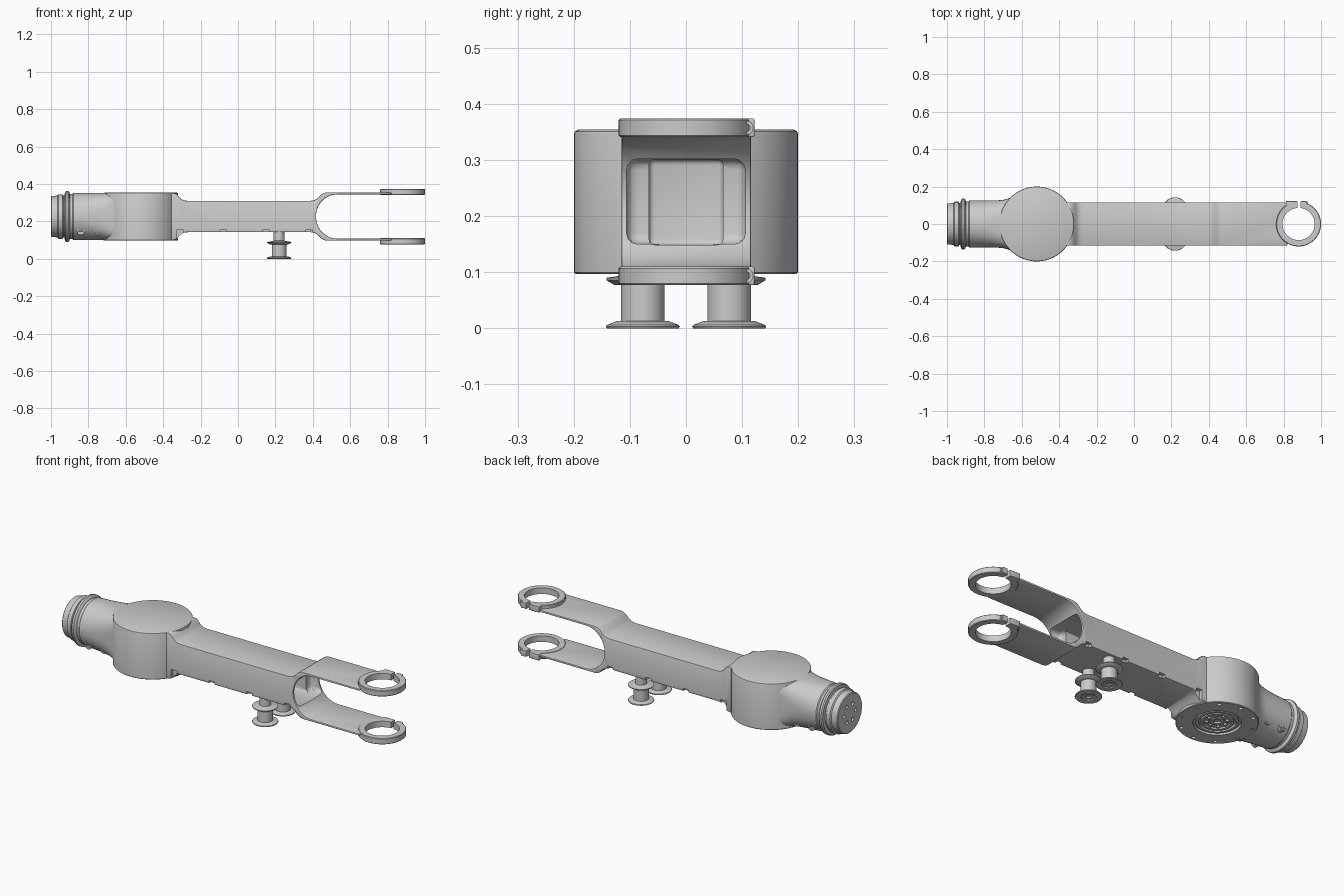
import bpy, bmesh
from math import cos, sin, pi, copysign
from mathutils import Matrix, Vector

if "Cube" in bpy.data.objects:
    bpy.data.objects.remove(bpy.data.objects["Cube"])

Z = 0.226      # height of the arm's centre line
DX = -0.52     # drum centre
RX = 0.88      # clamp ring centre


def finish(bm, name):
    bmesh.ops.remove_doubles(bm, verts=bm.verts, dist=1e-5)
    bmesh.ops.recalc_face_normals(bm, faces=bm.faces)
    me = bpy.data.meshes.new(name)
    bm.to_mesh(me)
    bm.free()
    ob = bpy.data.objects.new(name, me)
    bpy.context.collection.objects.link(ob)
    return ob


def bridge(bm, rings, closed=False):
    n = len(rings[0])
    pairs = list(zip(rings, rings[1:])) + ([(rings[-1], rings[0])] if closed else [])
    for a, b in pairs:
        for i in range(n):
            j = (i + 1) % n
            bm.faces.new((a[i], a[j], b[j], b[i]))


def lathe(name, prof, loc, axis='Z', seg=64, closed=False):
    """Spin (radius, height) points about an axis."""
    bm = bmesh.new()
    rings = []
    for r, h in prof:
        ring = []
        for k in range(seg):
            c, s = r * cos(2 * pi * k / seg), r * sin(2 * pi * k / seg)
            p = {'Z': (c, s, h), 'X': (h, c, s), 'Y': (s, h, c)}[axis]
            ring.append(bm.verts.new(Vector(p) + Vector(loc)))
        rings.append(ring)
    bridge(bm, rings, closed)
    return finish(bm, name)


def cyl(name, r, h0, h1, loc, axis='Z', seg=24):
    return lathe(name, [(0, h0), (r, h0), (r, h1), (0, h1)], loc, axis, seg)


def box(name, lo, hi, bevel=0.0):
    bm = bmesh.new()
    lo, hi = Vector(lo), Vector(hi)
    bmesh.ops.create_cube(bm, size=1, matrix=Matrix.Translation((lo + hi) / 2)
                          @ Matrix.Diagonal((*(hi - lo), 1)))
    if bevel:
        bmesh.ops.bevel(bm, geom=bm.edges[:], offset=bevel, segments=3,
                        profile=0.5, affect='EDGES')
    return finish(bm, name)


def apply(ob, mod):
    bpy.context.view_layer.objects.active = ob
    bpy.ops.object.modifier_apply(modifier=mod.name)


def bevel(ob, width, seg=2):
    m = ob.modifiers.new("bevel", 'BEVEL')
    m.width, m.segments, m.limit_method = width, seg, 'ANGLE'
    m.angle_limit = 0.7
    apply(ob, m)


def cut(ob, cutters):
    for c in cutters:
        m = ob.modifiers.new("cut", 'BOOLEAN')
        m.operation, m.object, m.solver = 'DIFFERENCE', c, 'EXACT'
        apply(ob, m)
        bpy.data.objects.remove(c)


def circle_points(n, r, cx, cy, start=0.0):
    return [(cx + r * cos(start + 2 * pi * i / n), cy + r * sin(start + 2 * pi * i / n))
            for i in range(n)]


# Arm beam and fork: one side profile, mirrored about the centre line
top = [(-.39, .126), (-.345, .126), (-.33, .122), (-.317, .108), (-.305, .094),
       (-.29, .086), (-.27, .084), (.39, .084), (.41, .088), (.425, .097),
       (.447, .119), (.46, .126), (.475, .129), (.82, .129), (.82, .118)]
inner = [(.53 + .113 * cos(pi / 2 + pi * i / 24), .118 * sin(pi / 2 + pi * i / 24))
         for i in range(25)]
profile = top + inner + [(x, -z) for x, z in reversed(top)]
bm = bmesh.new()
face = bm.faces.new([bm.verts.new((x, -.115, Z + z)) for x, z in profile])
ext = bmesh.ops.extrude_face_region(bm, geom=[face])
bmesh.ops.translate(bm, vec=(0, .231, 0),
                    verts=[g for g in ext['geom'] if isinstance(g, bmesh.types.BMVert)])
arm = finish(bm, "fork_arm")
bevel(arm, .004)
cutters = [box("recess_cut", (.37, -.106, .15), (.6, .106, .302), .02),
           box("pocket_cut", (-.27, -.066, .149), (.5, .066, .301), .01),
           cyl("ring_cut", .09, -.1, .6, (RX, 0, 0), seg=64)]
for x in (-.31, -.08, .15, .38):       # cable clip notches
    for s in (-1, 1):
        y0, y1 = sorted((s * .098, s * .13))
        cutters.append(box("notch_cut", (x - .017, y0, .08), (x + .017, y1, .157)))
cut(arm, cutters)

# Joint drum with stepped rings and screw holes underneath
drum = lathe("joint_drum", [
    (0, .114), (.018, .114), (.018, .104), (.034, .104), (.034, .11), (.066, .11),
    (.066, .101), (.08, .101), (.08, .112), (.09, .112), (.09, .1), (.104, .1),
    (.104, .11), (.116, .11), (.116, .097), (.197, .097), (.2, .1), (.2, .346),
    (.198, .351), (.192, .354), (0, .354)], (DX, 0, 0), seg=96)
cut(drum, [cyl("hole_cut", .01, .08, .115, (x, y, 0), seg=16)
           for x, y in circle_points(10, .178, DX, 0, .3)])
for x, y in circle_points(8, .05, DX, 0):
    cyl("drum_screw", .008, .1, .112, (x, y, 0), seg=12)

# Neck: round tube blending into the drum
bm = bmesh.new()
rings = []
for x, w, e in [(-.88, .126, 2), (-.82, .126, 2.15), (-.76, .126, 2.5), (-.72, .127, 3),
                (-.70, .129, 3.5), (-.68, .134, 4.2), (-.66, .142, 5.5), (-.642, .152, 8)]:
    ring = []
    for k in range(64):
        c, s = cos(2 * pi * k / 64), sin(2 * pi * k / 64)
        ring.append(bm.verts.new((x, w * copysign(abs(c) ** (2 / e), c),
                                  Z + .1265 * copysign(abs(s) ** (2 / e), s))))
    rings.append(ring)
bridge(bm, rings)
bm.faces.new(rings[0])
bm.faces.new(rings[-1])
finish(bm, "tube_neck")
for x in (-.84, -.745):                # side plugs
    for s in (-1, 1):
        lathe("tube_plug", [(0, s * .07), (.02, s * .07), (.02, s * .107), (.012, s * .107),
                            (.012, s * .1), (0, s * .1)], (x, 0, .147), 'Y', 20)

# End coupling with collar and screw holes
end = lathe("end_coupling", [
    (0, -1), (.105, -1), (.109, -.996), (.112, -.965), (.119, -.96), (.119, -.938),
    (.113, -.934), (.113, -.928), (.13, -.925), (.136, -.919), (.136, -.908), (.13, -.902),
    (.121, -.899), (.121, -.885), (.126, -.88), (0, -.87)], (0, 0, Z), 'X')
cut(end, [cyl("hole_cut", .01, -1.05, -.985, (0, y, z), 'X', 16)
          for y, z in circle_points(6, .05, 0, Z)])

# Clamp rings at the fork tips
for name, z0, z1 in (("upper", .341, .374), ("lower", .077, .110)):
    ring = lathe(name + "_clamp_ring", [
        (.086, z0), (.117, z0), (.12, z0 + .003), (.12, z1 - .003), (.117, z1), (.086, z1)],
        (RX, 0, 0), closed=True)
    cut(ring, [box("slit_cut", (.874, .06, 0), (.89, .15, .5))])
    for x0, x1 in ((.812, .874), (.89, .922)):
        box(name + "_clamp_lug", (x0, .092, z0), (x1, .122, z1), .003)
    zc = (z0 + z1) / 2
    lathe(name + "_clamp_bolt", [(0, .9), (.013, .9), (.013, .93), (.007, .93), (.007, .922),
                                 (0, .922)], (0, .107, zc), 'X', 24)

# Pair of spools hanging under the beam
for s in (-1, 1):
    lathe("spool", [
        (0, .01), (.014, .01), (.014, .003), (.026, .003), (.026, .006), (.036, .006),
        (.036, 0), (.064, 0), (.066, .003), (.064, .006), (.046, .013), (.039, .013),
        (.039, .077), (.05, .077), (.065, .086), (.065, .09), (.04, .094), (.029, .097),
        (.029, .15), (0, .15)], (.22, s * .077, 0), seg=48)

# Smooth shading with sharp edges kept
for ob in bpy.context.scene.objects:
    ob.select_set(True)
    bpy.context.view_layer.objects.active = ob
bpy.ops.object.shade_smooth_by_angle(angle=0.55)
